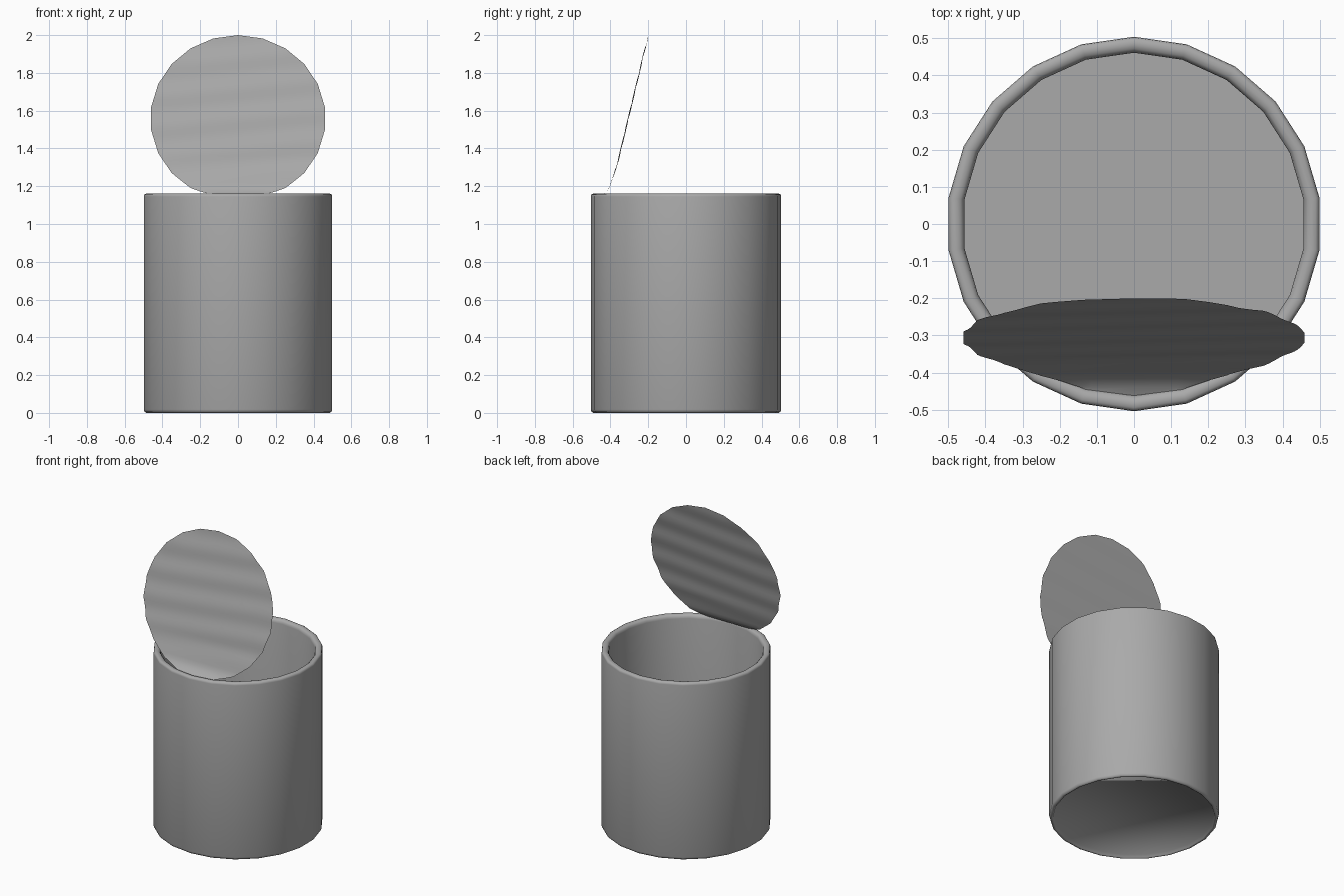
import bpy, bmesh, math

if "Cube" in bpy.data.objects:
    bpy.data.objects.remove(bpy.data.objects["Cube"])

SEG = 22

# Dull tin
tin = bpy.data.materials.new("tin")
tin.diffuse_color = (.4, .4, .4, 1)
tin.use_nodes = True
tin.node_tree.nodes["Principled BSDF"].inputs["Base Color"].default_value = tin.diffuse_color


def add_object(name, bm, angle):
    mesh = bpy.data.meshes.new(name)
    bm.to_mesh(mesh)
    bm.free()
    mesh.materials.append(tin)
    ob = bpy.data.objects.new(name, mesh)
    bpy.context.collection.objects.link(ob)
    bpy.ops.object.select_all(action='DESELECT')
    ob.select_set(True)
    bpy.context.view_layer.objects.active = ob
    bpy.ops.object.shade_smooth_by_angle(angle=math.radians(angle))
    return ob


# Can: turned profile with a rolled rim, recessed base and inner floor
profile = [(.474, .02), (.482, .004), (.49, 0), (.5, .006), (.504, .018),
           (.504, 1.145), (.502, 1.155), (.494, 1.16), (.483, 1.161),
           (.472, 1.158), (.464, 1.15), (.461, 1.137), (.461, .035), (0, .035)]
bm = bmesh.new()
verts = [bm.verts.new((0, r, z)) for r, z in profile]
edges = [bm.edges.new(pair) for pair in zip(verts, verts[1:])]
bmesh.ops.spin(bm, geom=verts + edges, cent=(0, 0, 0), axis=(0, 0, 1),
               angle=math.tau, steps=SEG, use_duplicate=False)
bmesh.ops.remove_doubles(bm, verts=bm.verts, dist=1e-4)
# Recessed base, one soft-shaded face
bmesh.ops.holes_fill(bm, edges=[e for e in bm.edges if e.is_boundary], sides=0)
bmesh.ops.recalc_face_normals(bm, faces=bm.faces)
add_object("can_body", bm, 75)


# Lid: disc sliced into strips, then bent along a side path with faint ripples
path = [(-.462, 1.145), (-.43, 1.162), (-.405, 1.195), (-.385, 1.25),
        (-.358, 1.34), (-.2, 2.0)]


def along(s):
    for (y0, z0), (y1, z1) in zip(path, path[1:]):
        length = math.hypot(y1 - y0, z1 - z0)
        if s <= length or (y1, z1) == path[-1]:
            t = s / length
            return y0 + (y1 - y0) * t, z0 + (z1 - z0) * t
        s -= length


R = .464
total = sum(math.dist(a, b) for a, b in zip(path, path[1:]))
bm = bmesh.new()
bmesh.ops.create_circle(bm, cap_ends=True, segments=SEG, radius=R)
cuts = 36
for i in range(1, cuts):
    bmesh.ops.bisect_plane(bm, geom=bm.verts[:] + bm.edges[:] + bm.faces[:],
                           plane_co=(0, -R + 2 * R * i / cuts, 0), plane_no=(0, 1, 0))
for i in range(-3, 4):
    bmesh.ops.bisect_plane(bm, geom=bm.verts[:] + bm.edges[:] + bm.faces[:],
                           plane_co=(i * .115, 0, 0), plane_no=(1, 0, 0))
for v in bm.verts:
    s = (v.co.y + R) / (2 * R)
    y, z = along(s * total)
    ripple = .003 * math.sin(math.tau * (s * total - .1 * v.co.x) / .165) * min(1, s * 4)
    v.co = (v.co.x, y + ripple, z)
add_object("peeled_lid", bm, 60)
